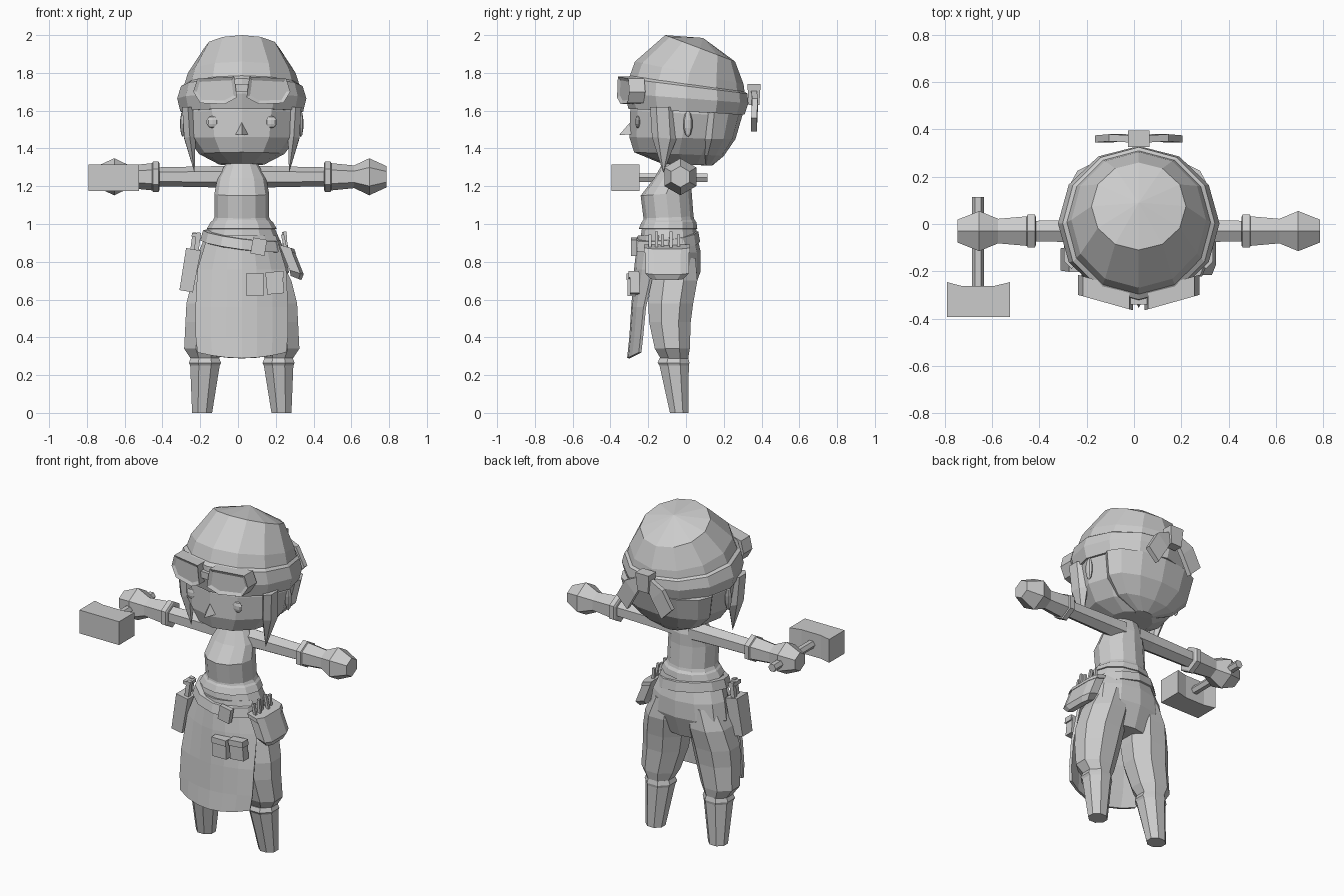
import bpy, bmesh, math
from mathutils import Vector, Matrix

if "Cube" in bpy.data.objects:
    bpy.data.objects.remove(bpy.data.objects["Cube"])

CX = 0.02  # symmetry line of the figure
grey = bpy.data.materials.new("plain_grey")
grey.use_nodes = True
grey.diffuse_color = (0.6, 0.6, 0.6, 1)
grey.node_tree.nodes["Principled BSDF"].inputs["Base Color"].default_value = (0.6, 0.6, 0.6, 1)


def finish(name, bm, mirror=False):
    bmesh.ops.recalc_face_normals(bm, faces=bm.faces)
    mesh = bpy.data.meshes.new(name)
    bm.to_mesh(mesh)
    bm.free()
    mesh.materials.append(grey)
    ob = bpy.data.objects.new(name, mesh)
    ob.location.x = CX
    bpy.context.collection.objects.link(ob)
    if mirror:
        ob.modifiers.new("mirror", 'MIRROR')
    return ob


def loft(name, rings, mirror=False):
    """Skin a list of point rings; a ring of one point closes to an apex."""
    bm = bmesh.new()
    vs = [[bm.verts.new(p) for p in r] for r in rings]
    for a, b in zip(vs, vs[1:]):
        n = max(len(a), len(b))
        for i in range(n):
            j = (i + 1) % n
            if len(a) == 1:
                bm.faces.new((a[0], b[i], b[j]))
            elif len(b) == 1:
                bm.faces.new((a[i], a[j], b[0]))
            else:
                bm.faces.new((a[i], a[j], b[j], b[i]))
    for r in (vs[0], vs[-1]):
        if len(r) > 2:
            bm.faces.new(r)
    return finish(name, bm, mirror)


def level(yf, zf, yb, zb, hw, cx=0, n=12, flat=False):
    """Ring around z from a front to a back point; flat turns faces, not corners, to the axes."""
    shift, grow = (.5, 1 / math.cos(math.pi / n)) if flat else (0, 1)
    pts = []
    for i in range(n):
        a = math.tau * (i + shift) / n
        t = (1 - grow * math.cos(a)) / 2
        pts.append((cx + grow * hw * math.sin(a), yf + (yb - yf) * t, zf + (zb - zf) * t))
    return pts


def around_x(x, r, cy=-0.03, cz=1.25, n=6):
    return [(x, cy + r * math.sin(math.tau * i / n), cz + r * math.cos(math.tau * i / n)) for i in range(n)]


def box(name, centre, size, tilt=0, taper=1):
    bm = bmesh.new()
    bmesh.ops.create_cube(bm, size=1)
    for v in bm.verts:
        k = taper if v.co.z < 0 else 1
        v.co = Vector((v.co.x * size[0] * k, v.co.y * size[1] * k, v.co.z * size[2]))
    bm.transform(Matrix.Translation(centre) @ Matrix.Rotation(math.radians(tilt), 4, 'Y'))
    return finish(name, bm)


def ball(name, centre, scale):
    bm = bmesh.new()
    bmesh.ops.create_uvsphere(bm, u_segments=8, v_segments=5, radius=1)
    bm.transform(Matrix.Translation(centre) @ Matrix.Diagonal((*scale, 1)))
    return finish(name, bm, True)


# Head, cap and headband
loft("head", [level(-.28, 1.68, .29, 1.64, .30), level(-.295, 1.60, .295, 1.57, .315),
              level(-.30, 1.46, .26, 1.45, .29), level(-.275, 1.38, .20, 1.36, .225),
              level(-.13, 1.32, .12, 1.31, .12)])
loft("cap", [[(0, .09, 1.985)], level(-.11, 2.0, .26, 1.86, .20), level(-.27, 1.86, .305, 1.74, .285),
             level(-.31, 1.75, .315, 1.66, .315)])
loft("headband", [level(-.29, 1.79, .31, 1.70, .295), level(-.32, 1.77, .325, 1.69, .322),
                  level(-.325, 1.69, .33, 1.64, .342), level(-.305, 1.61, .31, 1.58, .325),
                  level(-.28, 1.61, .29, 1.58, .285)])

# Face and hair details
loft("nose", [[(0, -.29, 1.545)], [(-.033, -.29, 1.475), (0, -.355, 1.47), (.033, -.29, 1.475)]])
ball("cheek", (.155, -.255, 1.54), (.033, .014, .033))
ball("ear", (.312, .01, 1.53), (.015, .025, .07))
loft("hair_lock", [level(-.19, 1.62, -.06, 1.62, .035, .285, 6), level(-.18, 1.46, -.05, 1.45, .035, .275, 6),
                   [(.25, -.12, 1.27)]], True)
loft("back_hair", [level(.0, 1.60, .30, 1.58, .30), level(.01, 1.45, .262, 1.45, .275),
                   level(.03, 1.37, .20, 1.36, .19), level(.08, 1.31, .14, 1.31, .06)])

# Goggles: a slanted frame with a sunk lens
bm = bmesh.new()
outline = [(.04, 1.78), (.235, 1.77), (.257, 1.70), (.22, 1.64), (.09, 1.635), (.025, 1.67)]
front = bm.faces.new([bm.verts.new((x, -.372 + .28 * x, z)) for x, z in outline])
back = bmesh.ops.extrude_face_region(bm, geom=[front])["geom"]
bmesh.ops.translate(bm, vec=(0, .085, 0), verts=[g for g in back if isinstance(g, bmesh.types.BMVert)])
bm.faces.ensure_lookup_table()
front = min(bm.faces, key=lambda f: f.calc_center_median().y)
bmesh.ops.inset_region(bm, faces=[front], thickness=.018, use_even_offset=True)
bmesh.ops.translate(bm, vec=(0, .01, 0), verts=front.verts)
finish("goggle", bm, True)
box("goggle_bridge", (0, -.32, 1.72), (.07, .04, .04))

# Knot at the back of the headband with two drooping ends
box("band_knot", (0, .36, 1.685), (.09, .07, .11), taper=.8)
loft("band_end", [[(x + s * w, y + t * .015, z + s * w) for s, t in ((-1, -1), (1, -1), (1, 1), (-1, 1))]
                  for x, y, z, w in ((.025, .36, 1.69, .015), (.09, .365, 1.63, .035), (.15, .36, 1.525, .035))], True)

# Torso and hips
loft("torso", [level(*r) for r in (
    (-.10, 1.36, 0, 1.36, .06), (-.13, 1.31, .01, 1.31, .09), (-.17, 1.24, .03, 1.24, .13),
    (-.24, 1.15, .03, 1.17, .145), (-.225, 1.03, .04, 1.04, .145), (-.23, 1.0, .05, 1.0, .165),
    (-.24, .93, .06, .93, .195), (-.22, .85, .078, .85, .23), (-.20, .74, .078, .75, .25),
    (-.13, .62, .03, .62, .13))])
loft("waistband", [level(*r) for r in (
    (-.22, 1.03, .04, 1.03, .14), (-.235, 1.01, .055, 1.01, .165), (-.25, .975, .06, .975, .185),
    (-.22, .97, .04, .97, .15))])
loft("belt", [[(x, y, z - .13 * x) for x, y, z in level(*r)] for r in (
    (-.24, .925, .05, .965, .18), (-.272, .92, .065, .96, .205), (-.285, .865, .075, .905, .22),
    (-.24, .86, .05, .90, .19))])
box("belt_buckle", (.09, -.275, .88), (.075, .03, .085), 10)

# Arms and gloves
loft("arm", [around_x(.05, .06), around_x(.15, .056), around_x(.45, .05)], True)
loft("glove_cuff", [around_x(.435, .07), around_x(.44, .08), around_x(.47, .08), around_x(.475, .07)], True)
loft("glove", [around_x(.44, .072), around_x(.475, .072), around_x(.595, .06),
               around_x(.675, .098), around_x(.767, .056)], True)

# Legs and boots
loft("trouser_leg", [level(f, z, b, z, hw, cx, 8, True) for f, z, b, hw, cx in (
    (-.16, .82, .05, .09, .11), (-.19, .70, .06, .123, .14), (-.20, .58, .038, .13, .163),
    (-.195, .48, .025, .123, .175), (-.165, .34, .02, .105, .20), (-.13, .28, .01, .07, .195))], True)
loft("boot", [level(f, z, b, z, hw, cx, 8, True) for f, z, b, hw, cx in (
    (-.14, .29, .012, .075, .195), (-.15, .265, .018, .085, .195), (-.14, .25, .015, .078, .195),
    (-.085, 0, .012, .053, .21))], True)

# Apron: a curved sheet given thickness
bm = bmesh.new()
rows = []
for z, hw, mid, edge, lift in ((.94, .18, -.255, -.15, 0), (.76, .235, -.275, -.18, 0),
                               (.56, .245, -.29, -.225, 0), (.40, .245, -.30, -.24, .01), (.29, .235, -.312, -.25, .03)):
    rows.append([bm.verts.new((hw * t, mid + (edge - mid) * t * t, z + lift * t * t))
                 for t in [k / 3 - 1 for k in range(7)]])
for a, b in zip(rows, rows[1:]):
    for i in range(6):
        bm.faces.new((a[i], a[i + 1], b[i + 1], b[i]))
apron = finish("apron", bm)
apron.modifiers.new("thickness", 'SOLIDIFY').thickness = .015
for x, z, tilt in ((.07, .675, 0), (.175, .685, -5)):
    box("apron_pocket", (x, -.292 + x * .12, z), (.09, .05, .11), tilt)
    box("pocket_flap", (x, -.297 + x * .12, z + .045), (.097, .055, .035), tilt)


# Hip bag with a rounded outer side, and its tools
def bag_ring(x, z, size):
    half = [(-.035, .115), (.022, .115), (.04, .07)]
    return [(x + a * size, -.10 + s * b * size, z - .3 * a)
            for s, side in ((1, half), (-1, half[::-1])) for a, b in side]


loft("hip_bag", [bag_ring(.238, .87, 1), bag_ring(.288, .745, 1), bag_ring(.285, .715, .75)])
loft("hip_bag_rim", [bag_ring(.235, .88, 1.06), bag_ring(.245, .855, 1.06)])
for i, y in enumerate((-.19, -.155, -.125, -.08, -.04)):
    box("bag_tool", (.225 + .008 * (i % 2), y, .90), (.016, .016, .09 + .03 * (i % 2)), -12 + 8 * (i % 3))

# Holster on the other hip
box("holster", (-.275, -.15, .755), (.08, .105, .225), 10, taper=.9)
for y, x in ((-.17, -.235), (-.12, -.255)):
    box("holster_tool", (x, y, .90), (.025, .025, .11), 8)
box("holster_tool_grip", (-.245, -.145, .94), (.04, .07, .02), 8)

# Hammer held in the fist
loft("hammer_handle", [[(-.68 + .025 * math.cos(math.tau * i / 6), y, 1.245 + .025 * math.sin(math.tau * i / 6))
                        for i in range(6)] for y in (.115, -.30)])
loft("hammer_head", [[(x, y, 1.245 + t * .071) for y, t in ((-.394, -1), (back, -1), (back, 1), (-.394, 1))]
                     for x, back in ((-.812, -.246), (-.745, -.263), (-.615, -.263), (-.545, -.246))])
